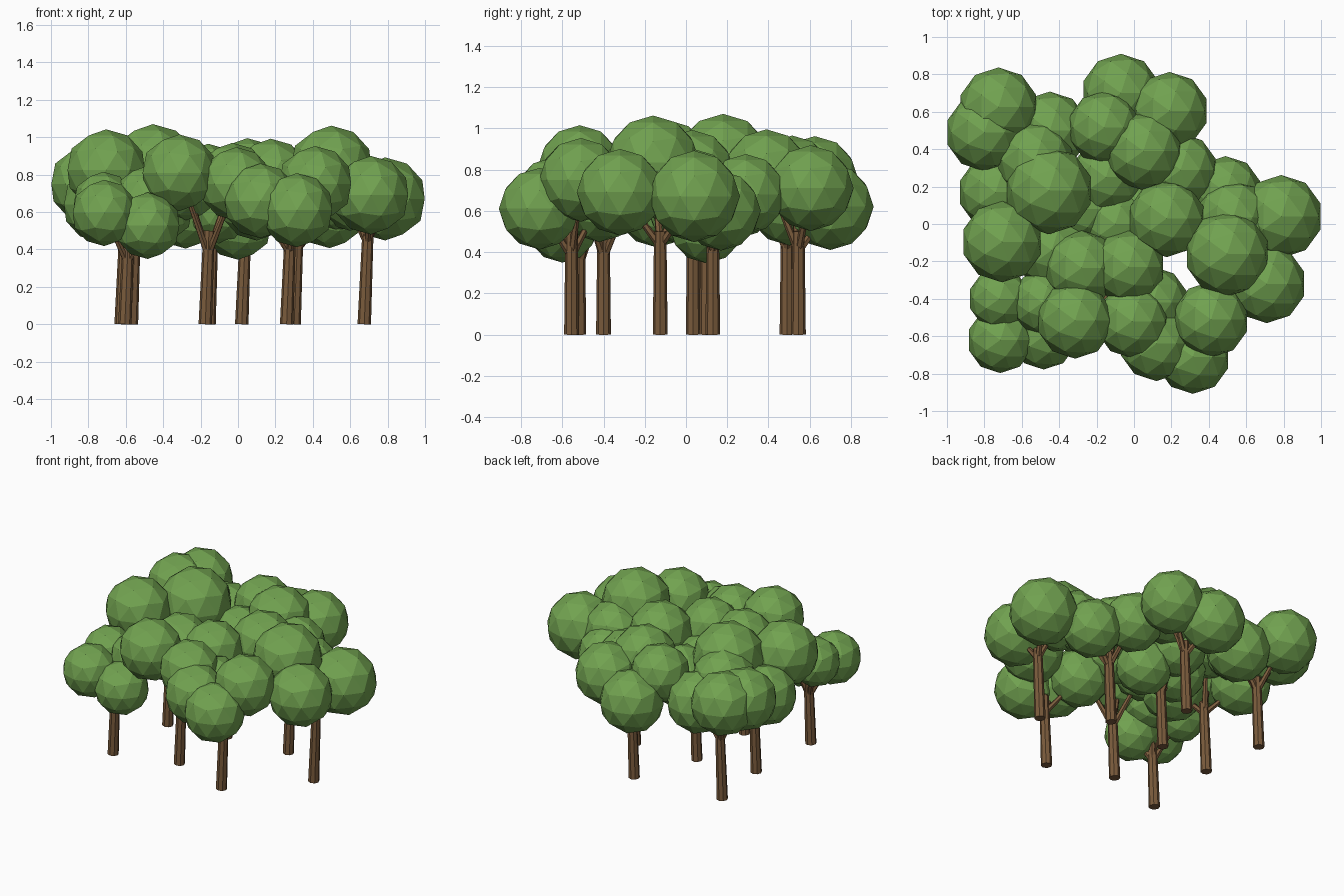
import bpy
import bmesh
from mathutils import Vector, Matrix

cube = bpy.data.objects.get("Cube")
if cube:
    bpy.data.objects.remove(cube, do_unlink=True)


def make_material(name, color):
    mat = bpy.data.materials.new(name)
    mat.use_nodes = True
    mat.diffuse_color = color
    mat.node_tree.nodes["Principled BSDF"].inputs["Base Color"].default_value = color
    return mat


leaf_green = make_material("leaf_green", (0.165, 0.36, 0.08, 1))
bark_brown = make_material("bark_brown", (0.195, 0.105, 0.045, 1))

TRUNK_TOP = 0.5
LEAN = Vector((0.02, 0, 0))


def add_limb(bm, start, end, r_start, r_end, sides):
    """Tapered cylinder running from start to end."""
    axis = end - start
    turn = axis.to_track_quat("Z", "Y").to_matrix().to_4x4()
    bmesh.ops.create_cone(bm, cap_ends=True, segments=sides, radius1=r_start,
                          radius2=r_end, depth=axis.length,
                          matrix=Matrix.Translation((start + end) / 2) @ turn)


def finish(bm, name, mat):
    mesh = bpy.data.meshes.new(name)
    bm.to_mesh(mesh)
    bm.free()
    mesh.materials.append(mat)
    obj = bpy.data.objects.new(name, mesh)
    bpy.context.collection.objects.link(obj)


def add_tree(place, x, y, fork_height, *clumps):
    """Trunk at x, y, forking to every leaf clump (x, y, z, radius)."""
    base = Vector((x, y, 0))
    top = base + LEAN + Vector((0, 0, TRUNK_TOP))
    fork = base.lerp(top, fork_height / TRUNK_TOP)

    # Trunk and branches
    wood = bmesh.new()
    add_limb(wood, base, top, 0.036, 0.03, 8)
    for cx, cy, cz, r in clumps:
        add_limb(wood, fork, Vector((cx, cy, cz)), 0.02, 0.01, 6)
    finish(wood, place + "_trunk", bark_brown)

    # Faceted leaf clumps
    leaves = bmesh.new()
    for cx, cy, cz, r in clumps:
        bmesh.ops.create_icosphere(leaves, subdivisions=2, radius=r,
                                   matrix=Matrix.Translation((cx, cy, cz)))
    finish(leaves, place + "_leaves", leaf_green)


# Three rows of trees, back to front
add_tree("back_right", -.625, .49, .4,
         (-.725, .625, .75, .212), (-.8, .49, .75, .208),
         (-.45, .5, .64, .208), (-.53, .34, .76, .208))
add_tree("back_centre", .02, .545, .4,
         (-.07, .7, .62, .21), (.19, .605, .71, .208),
         (-.16, .515, .77, .195), (.05, .39, .785, .21))
add_tree("middle_right", -.57, .035, .42,
         (-.455, .18, .835, .235), (-.74, .17, .64, .2),
         (-.705, -.095, .825, .217), (-.44, -.14, .63, .208))
add_tree("middle", -.155, .1, .38,
         (-.15, .25, .66, .195), (-.1, 0, .62, .19),
         (0, .1, .53, .185), (-.28, .08, .6, .195))
add_tree("middle_left", .3, .13, .4,
         (.25, .29, .68, .195), (.49, .17, .6, .193),
         (.175, .03, .785, .207), (.53, .035, .7, .2))
add_tree("left", .675, -.125, .43,
         (.787, .04, .67, .222), (.498, -.16, .835, .227),
         (.71, -.32, .69, .21), (.6, -.03, .68, .18))
add_tree("front_right", -.605, -.52, .33,
         (-.715, -.62, .595, .177), (-.483, -.6, .527, .178),
         (-.72, -.4, .65, .165), (-.49, -.42, .675, .17))
add_tree("front_centre", -.175, -.4, .37,
         (-.315, -.515, .81, .205), (-.01, -.52, .75, .197),
         (-.28, -.235, .755, .2), (-.03, -.23, .775, .195))
add_tree("front_left", .26, -.555, .38,
         (.412, -.51, .75, .203), (.315, -.71, .61, .198),
         (.12, -.64, .66, .2), (.1, -.42, .64, .192))
